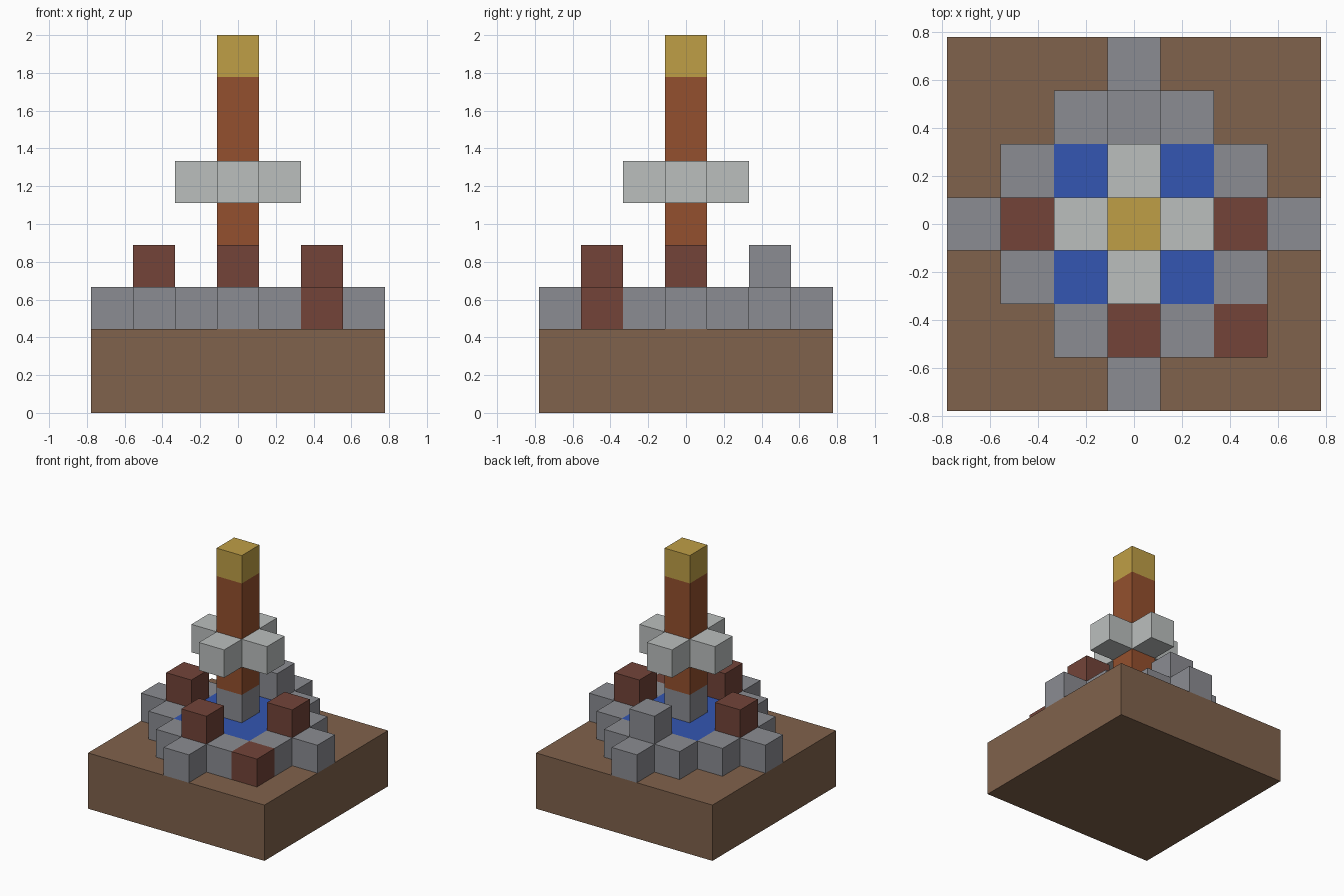
import bpy
import bmesh
from mathutils import Matrix, Vector

cube = bpy.data.objects.get("Cube")
if cube:
    bpy.data.objects.remove(cube, do_unlink=True)

U = 2 / 9  # edge of one block


def material(name, rgb):
    """Flat material from 0-255 display colour, stored as linear."""
    lin = [((c / 255 + 0.055) / 1.055) ** 2.4 for c in rgb] + [1]
    mat = bpy.data.materials.new(name)
    mat.use_nodes = True
    mat.diffuse_color = lin
    mat.node_tree.nodes["Principled BSDF"].inputs["Base Color"].default_value = lin
    return mat


def blocks(name, mat, cells, level, size=(1, 1, 1)):
    """One object made of boxes centred on grid cells, standing on a level."""
    bm = bmesh.new()
    for x, y in cells:
        centre = Vector((x, y, level + size[2] / 2)) * U
        scale = Matrix.Diagonal((*[s * U for s in size], 1))
        bmesh.ops.create_cube(bm, size=1, matrix=Matrix.Translation(centre) @ scale)
    mesh = bpy.data.meshes.new(name)
    bm.to_mesh(mesh)
    bm.free()
    mesh.materials.append(mat)
    obj = bpy.data.objects.new(name, mesh)
    bpy.context.collection.objects.link(obj)
    return obj


earth = material("earth brown", (128, 98, 76))
stone = material("stone grey", (139, 140, 146))
pale = material("pale grey", (187, 191, 190))
water = material("water blue", (51, 86, 178))
brick = material("dark red brown", (115, 68, 57))
rust = material("rust orange", (148, 80, 46))
gold = material("gold", (191, 159, 70))

centre = [(0, 0)]
arms = [(1, 0), (-1, 0), (0, 1), (0, -1)]

# Ground slab and pool
blocks("ground", earth, centre, 0, (7, 7, 2))
blocks("pool_water", water, centre, 2, (3, 3, 1))

# Diamond-shaped basin wall around the pool
span = range(-3, 4)
wall = [(x, y) for x in span for y in span
        if abs(x) + abs(y) <= 3 and max(abs(x), abs(y)) > 1]
blocks("basin_wall", stone, wall, 2)

# Posts on the wall and the loose corner block
blocks("wall_posts", brick, [(2, 0), (-2, 0), (0, -2)], 3)
blocks("back_post", stone, [(0, 2)], 3)
blocks("corner_block", brick, [(2, -2)], 2)

# Central column with cross-shaped tier and cap
blocks("column_foot", stone, centre, 3)
blocks("lower_shaft", rust, centre, 4)
blocks("cross_tier", pale, centre + arms, 5)
blocks("upper_shaft", rust, centre, 6, (1, 1, 2))
blocks("column_cap", gold, centre, 8)
